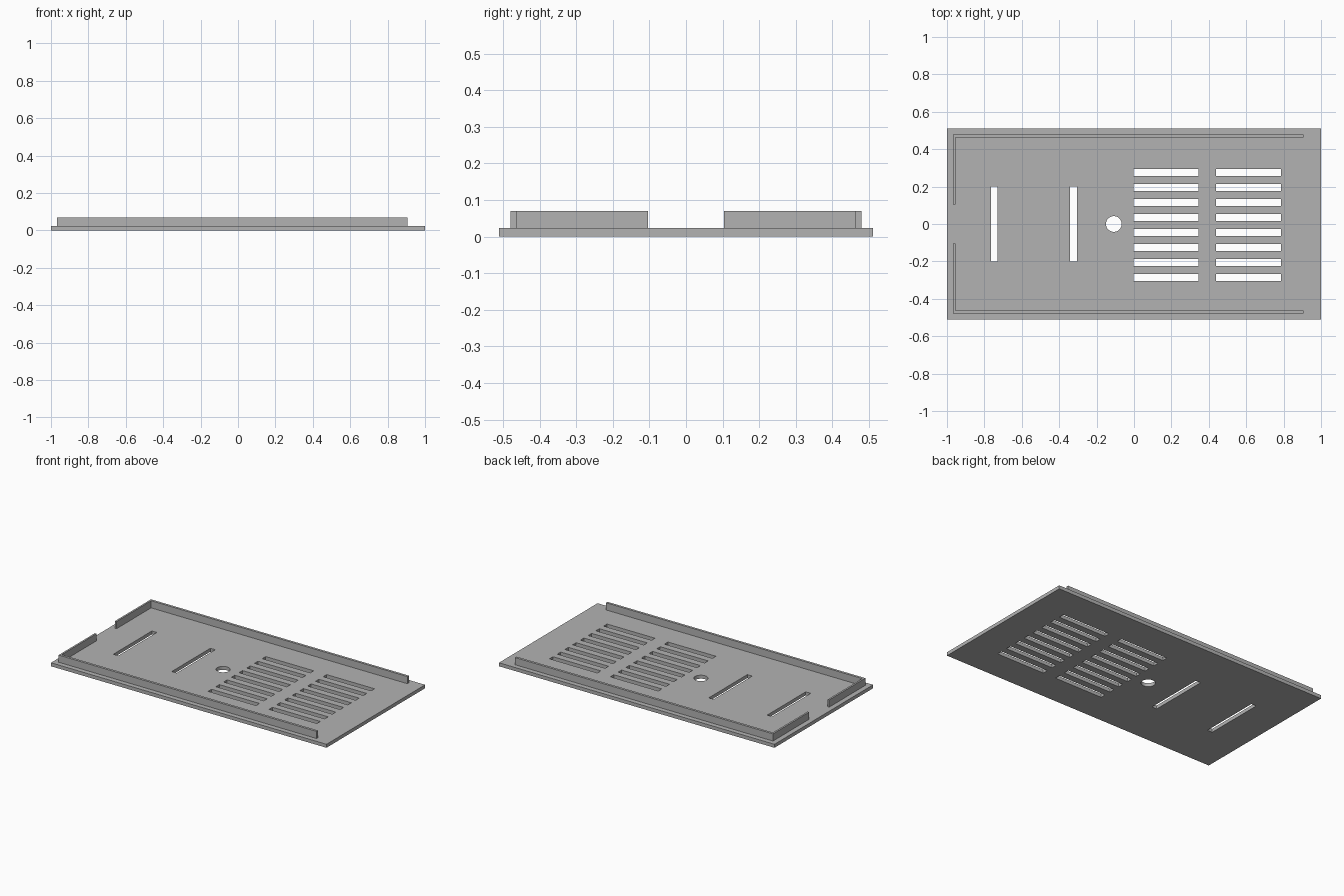
import bpy
import bmesh
from mathutils import Matrix, Vector

cube = bpy.data.objects.get("Cube")
if cube:
    bpy.data.objects.remove(cube, do_unlink=True)

grey = bpy.data.materials.new("plain grey")
grey.use_nodes = True
colour = (0.45, 0.45, 0.45, 1)
grey.diffuse_color = colour
grey.node_tree.nodes["Principled BSDF"].inputs["Base Color"].default_value = colour

PLATE_TOP, RIM_TOP = 0.023, 0.07


def add_box(bm, x0, x1, y0, y1, z0, z1):
    size = Vector((x1 - x0, y1 - y0, z1 - z0))
    centre = Vector((x0 + x1, y0 + y1, z0 + z1)) / 2
    matrix = Matrix.Translation(centre) @ Matrix.Diagonal(size.to_4d())
    bmesh.ops.create_cube(bm, size=1, matrix=matrix)


def finish(name, bm):
    mesh = bpy.data.meshes.new(name)
    bm.to_mesh(mesh)
    bm.free()
    mesh.materials.append(grey)
    obj = bpy.data.objects.new(name, mesh)
    bpy.context.collection.objects.link(obj)
    return obj


# Base plate
bm = bmesh.new()
add_box(bm, -1, 1, -0.511, 0.511, 0, PLATE_TOP)
plate = finish("base_plate", bm)

# Cutter: two cross slots, a round hole and two columns of vents
bm = bmesh.new()
for x in (-0.747, -0.323):
    add_box(bm, x - 0.018, x + 0.018, -0.2, 0.2, -0.1, 0.1)
for x in (-0.004, 0.438):
    for row in range(8):
        y = 0.275 - 0.0802 * row
        add_box(bm, x, x + 0.348, y - 0.018, y + 0.018, -0.1, 0.1)
bmesh.ops.create_cone(bm, cap_ends=True, segments=32, radius1=0.042,
                      radius2=0.042, depth=0.2,
                      matrix=Matrix.Translation((-0.108, 0, 0)))
cutter = finish("opening_cutter", bm)
cutter.hide_render = True

# Cut the openings, then discard the cutter
cut = plate.modifiers.new("openings", "BOOLEAN")
cut.operation = "DIFFERENCE"
cut.solver = "EXACT"
cut.object = cutter
bpy.context.view_layer.objects.active = plate
bpy.ops.object.modifier_apply(modifier=cut.name)
bpy.data.objects.remove(cutter, do_unlink=True)

# L-shaped rims standing on the plate, mirrored front to back
outline = [(-0.967, 0.104), (-0.955, 0.104), (-0.955, 0.463),
           (0.905, 0.463), (0.905, 0.479), (-0.967, 0.479)]
for name, side in (("back_rim", 1), ("front_rim", -1)):
    bm = bmesh.new()
    base = bm.faces.new([bm.verts.new((x, side * y, PLATE_TOP)) for x, y in outline])
    wall = bmesh.ops.extrude_face_region(bm, geom=[base], use_keep_orig=True)
    top = [v for v in wall["geom"] if isinstance(v, bmesh.types.BMVert)]
    bmesh.ops.translate(bm, verts=top, vec=(0, 0, RIM_TOP - PLATE_TOP))
    bmesh.ops.recalc_face_normals(bm, faces=bm.faces)
    finish(name, bm)
